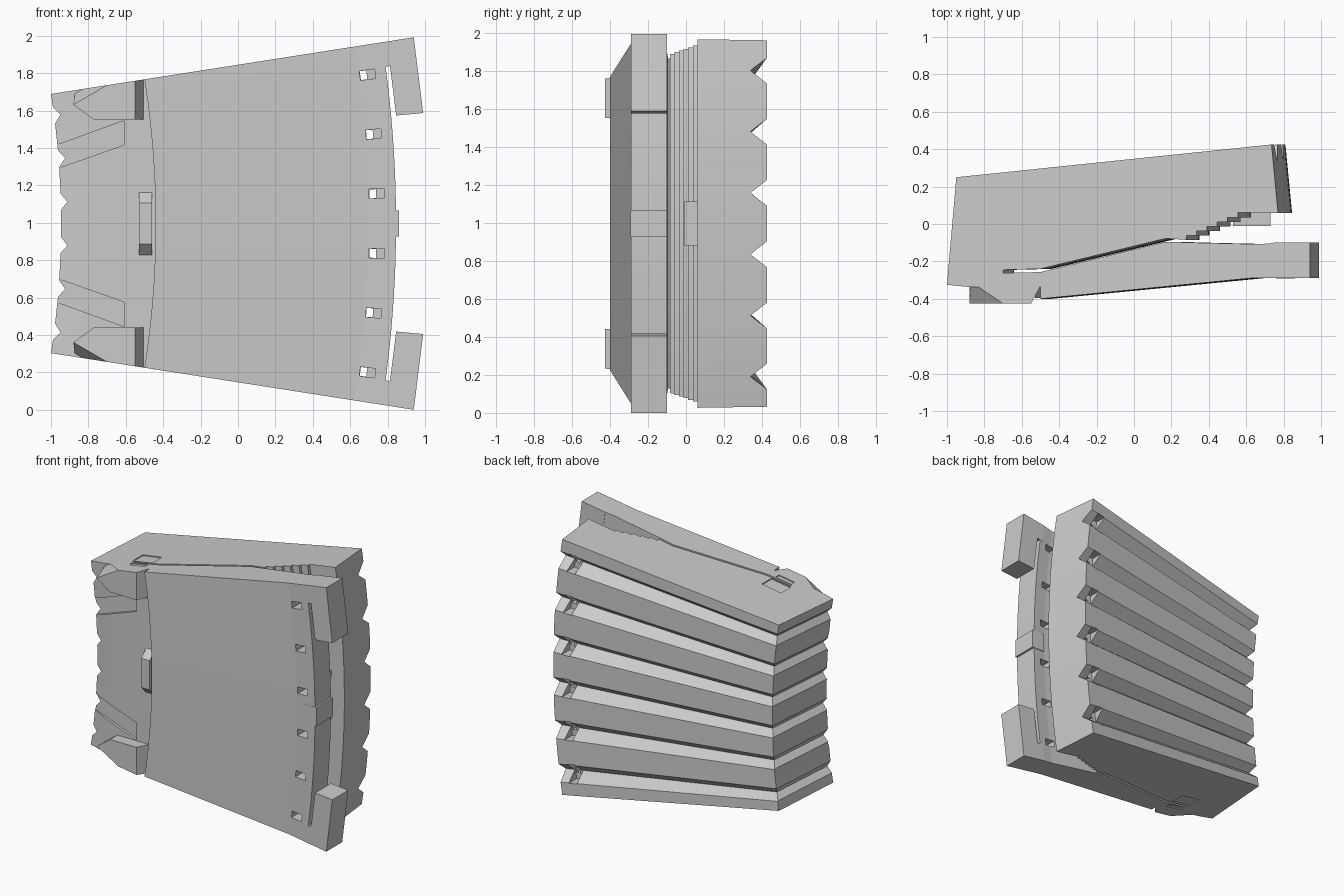
import bpy, bmesh
from math import sin, cos, tan, radians

if "Cube" in bpy.data.objects:
    bpy.data.objects.remove(bpy.data.objects["Cube"])

AX, ZC = -5.44, 0.996          # pivot axis of the wedge (parallel to y)
A = radians(8.87)              # half angle of the wedge
GROOVES = [(i - 2.5) * A / 3 for i in range(6)]


def polar(r, t, y, a):
    """Point at radius r, tangential offset t, on the ray at angle a."""
    return (AX + r * cos(a) - t * sin(a), y, ZC + r * sin(a) + t * cos(a))


def loft(bm, rings):
    """Closed solid from successive point rings."""
    rs = [[bm.verts.new(p) for p in ring] for ring in rings]
    n = len(rs[0])
    for u, v in zip(rs, rs[1:]):
        for i in range(n):
            bm.faces.new((u[i], u[(i + 1) % n], v[(i + 1) % n], v[i]))
    bm.faces.new(rs[0])
    bm.faces.new(rs[-1][::-1])


def make(name, solids):
    bm = bmesh.new()
    for rings in solids:
        loft(bm, rings)
    bmesh.ops.recalc_face_normals(bm, faces=bm.faces[:])
    me = bpy.data.meshes.new(name)
    bm.to_mesh(me)
    bm.free()
    ob = bpy.data.objects.new(name, me)
    bpy.context.collection.objects.link(ob)
    return ob


def sector(profile, a0, a1, n):
    return [[polar(r, 0, y, a0 + (a1 - a0) * k / n) for r, y in profile] for k in range(n + 1)]


def rect(r0, r1, y0, y1):
    return [(r0, y0), (r1, y0), (r1, y1), (r0, y1)]


def radial_box(r0, r1, h, y0, y1, a):
    return [[polar(r, t, y, a) for r, t in ((r0, -h), (r1, -h), (r1, h), (r0, h))] for y in (y0, y1)]


def front_prism(outline_f, outline_b, yf, yb, s):
    """Solid from front to back outline in (x, height from centre), s = mirror sign."""
    return [[(x, y, ZC + s * t) for x, t in o] for o, y in ((outline_f, yf), (outline_b, yb))]


def cut(ob, solids):
    c = make("cutter", solids)
    c.hide_render = True
    m = ob.modifiers.new("cut", 'BOOLEAN')
    m.operation, m.solver, m.object = 'DIFFERENCE', 'EXACT', c
    bpy.context.view_layer.objects.active = ob
    bpy.ops.object.modifier_apply(modifier=m.name)
    bpy.data.objects.remove(c)


# main wedge: front slab and rear body joined on the left, with slit and stepped gap
edge = [(-1, -.325), (-.87, -.338), (-.5, -.338), (-.5, -.40), (.62, -.29), (.77, -.29),
        (.77, -.10), (.67, -.108), (.33, -.10), (.17, -.095), (-.5, -.257), (-.7, -.262),
        (-.7, -.245), (-.5, -.24), (.17, -.077), (.28, -.085)]
for i in range(6):             # staircase on the underside of the rear body
    x, y = .28 + i * .055, -.085 + (i + 1) * .0242
    edge += [(x + .001 * (i == 0), y), (x + .055, y)]
edge += [(.77, .06), (.735, .425), (-.95, .25)]
body = make("wedge_body", [sector([((x - AX) / cos(A), y) for x, y in edge], -A, A, 24)])

# long tapering V grooves on the back
ends = [(4.40, .236, .048, .045), (6.45, .443, .088, .068)]
cut(body, [[[polar(r, 0, y - d, a), polar(r, w * 1.5, y + d * .5, a), polar(r, -w * 1.5, y + d * .5, a)]
            for r, y, d, w in ends] for a in GROOVES])

# V notches down the left end
cut(body, [[[polar(r + .037, 0, y, a), polar(r - .037, .09, y, a), polar(r - .037, -.09, y, a)]
            for r, y in ((4.484, -.42), (4.557, .40))] for a in GROOVES])

# pockets at the groove ends, then through holes and wider front holes
cut(body, [radial_box(6.12, 6.185, .07, .325, .6, a) for a in GROOVES])
cut(body, [radial_box(6.145, 6.18, .024, -.6, .6, a) for a in GROOVES])
cut(body, [radial_box(6.143, 6.225, .025, -.5, -.05, a) for a in GROOVES])

# slanted shallow channels on the recessed left front
chan = [(-1.05, .265), (-.61, .42), (-.61, .55), (-1.05, .39)]
cut(body, [front_prism(chan, chan, -.5, -.318, s) for s in (1, -1)])


def h(x):
    return tan(A) * (x - AX)


# shallow insets on the wedge sides near the slit end
for x0, x1, y0, y1 in ((-.71, -.55, -.235, -.12), (-.69, -.56, -.32, -.272)):
    cut(body, [[[(x, y, ZC + s * (h(x) + o)) for x, y in ((x0, y0), (x1, y0), (x1, y1), (x0, y1))]
                for o in (-.008, .05)] for s in (1, -1)])


# raised corner pads on the left front
pf = [(-.55, .555), (-.77, .555), (-.88, .635), (-.70, h(-.70)), (-.55, h(-.55))]
pb = [(-.49, .555), (-.77, .555), (-.88, .635), (-.87, h(-.87)), (-.49, h(-.49))]
make("corner_pads", [front_prism(pf, pb, -.425, -.31, s) for s in (1, -1)])

# centre lug with sloped ends
lf = [(-.53, -.11), (-.46, -.11), (-.46, .11), (-.53, .11)]
lb = [(-.53, -.18), (-.46, -.18), (-.46, .18), (-.53, .18)]
make("centre_lug", [front_prism(lf, lb, -.395, -.325, 1)])

# corner tabs on the right end, with a bridge that leaves a slit
tabs = []
for s in (1, -1):
    tabs.append(sector(rect(6.312, 6.457, -.29, -.10), s * radians(5.25), s * A, 1))
    tabs.append(sector(rect(6.26, 6.33, -.29, -.10), s * radians(7.67), s * A, 1))
make("corner_tabs", tabs)

# small centre tab on the slab and stop block under the rear body
make("centre_tab", [radial_box(6.2, 6.30, .07, -.291, -.099, 0)])
make("stop_block", [radial_box(5.97, 6.17, .115, -.01, .07, 0)])
